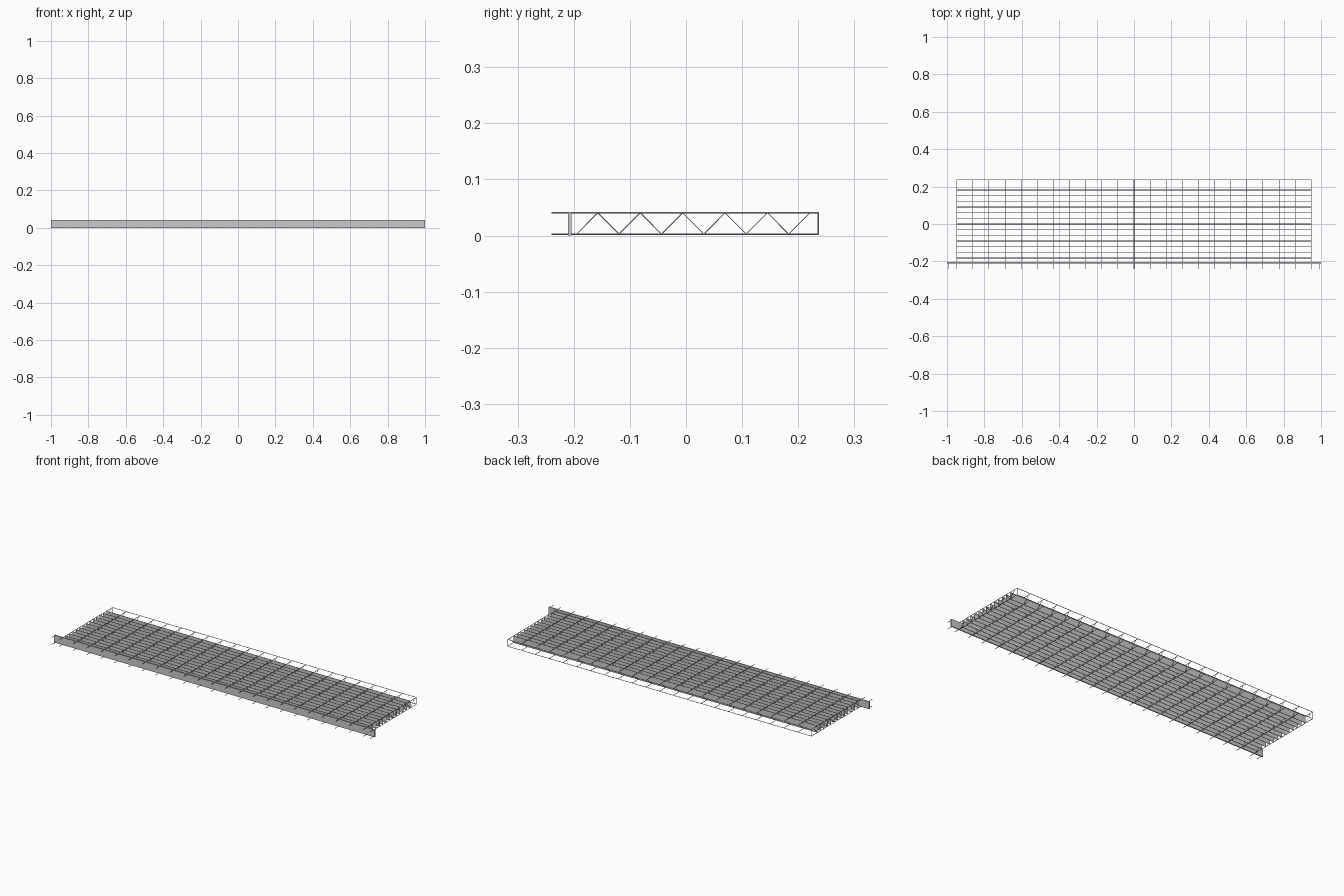
import bpy, bmesh
from mathutils import Vector

cube = bpy.data.objects.get("Cube")
if cube:
    bpy.data.objects.remove(cube, do_unlink=True)

GREY = bpy.data.materials.new("light grey steel")
GREY.diffuse_color = (0.6, 0.6, 0.6, 1)
GREY.use_nodes = True
GREY.node_tree.nodes["Principled BSDF"].inputs["Base Color"].default_value = (0.6, 0.6, 0.6, 1)


def finish(name, bm):
    mesh = bpy.data.meshes.new(name)
    bm.to_mesh(mesh)
    bm.free()
    mesh.materials.append(GREY)
    bpy.context.collection.objects.link(bpy.data.objects.new(name, mesh))


def rods(name, segments, radius, sides=8):
    """One object holding a straight round bar for every pair of points."""
    bm = bmesh.new()
    for a, b in segments:
        a, b = Vector(a), Vector(b)
        d = b - a
        made = bmesh.ops.create_cone(bm, cap_ends=True, segments=sides, radius1=radius,
                                     radius2=radius, depth=d.length)["verts"]
        turn = d.to_track_quat("Z", "Y")
        for v in made:
            v.co = turn @ v.co + (a + b) / 2
    for f in bm.faces:
        f.smooth = len(f.verts) == 4
    finish(name, bm)


def boxes(name, items):
    """One object holding a box for every (centre, size) pair."""
    bm = bmesh.new()
    for centre, size in items:
        for v in bmesh.ops.create_cube(bm, size=1)["verts"]:
            v.co = Vector([c * s + o for c, s, o in zip(v.co, size, centre)])
    finish(name, bm)


END, FRONT, BACK = 0.948, -0.24, 0.236
LOW, HIGH = 0.0025, 0.0405
R = 0.0014
bays = 22
xs = [-END + 2 * END * i / bays for i in range(bays + 1)]
ys = [0.0303 * k for k in range(-6, 7)]

# Cross bars running front to back, in two layers
rods("cross_bars", [((x, FRONT, z), (x, BACK, z)) for x in xs for z in (LOW, HIGH)], R)

# Long bars and the back rails
rods("long_bars", [((-END, y, z), (END, y, z)) for y in ys for z in (LOW, HIGH)], R)
rods("back_rails", [((-END, BACK, z), (END, BACK, z)) for z in (LOW, HIGH)], R)
rods("back_corner_posts", [((x, BACK, LOW), (x, BACK, HIGH)) for x in (-END, END)], R)

# Zigzag webs joining the two layers
points = [(-0.195 + 0.0378 * i, HIGH if i % 2 else LOW) for i in range(12)]
rods("zigzag_webs", [((x, *p), (x, *q)) for x in xs for p, q in zip(points, points[1:])],
     0.0008, 6)

# Thin upright sheets under each long bar
mid = (LOW + HIGH) / 2
boxes("upright_sheets", [((0, y, mid), (2 * END, 0.0004, HIGH - LOW)) for y in ys])

# Front edge board with stubs at its ends
boxes("front_board", [((0, -0.207, 0.021), (2, 0.006, 0.042))])
rods("front_end_stubs", [((s * 0.993, FRONT, z), (s * 0.993, -0.204, z))
                         for s in (-1, 1) for z in (LOW, HIGH)], R)
